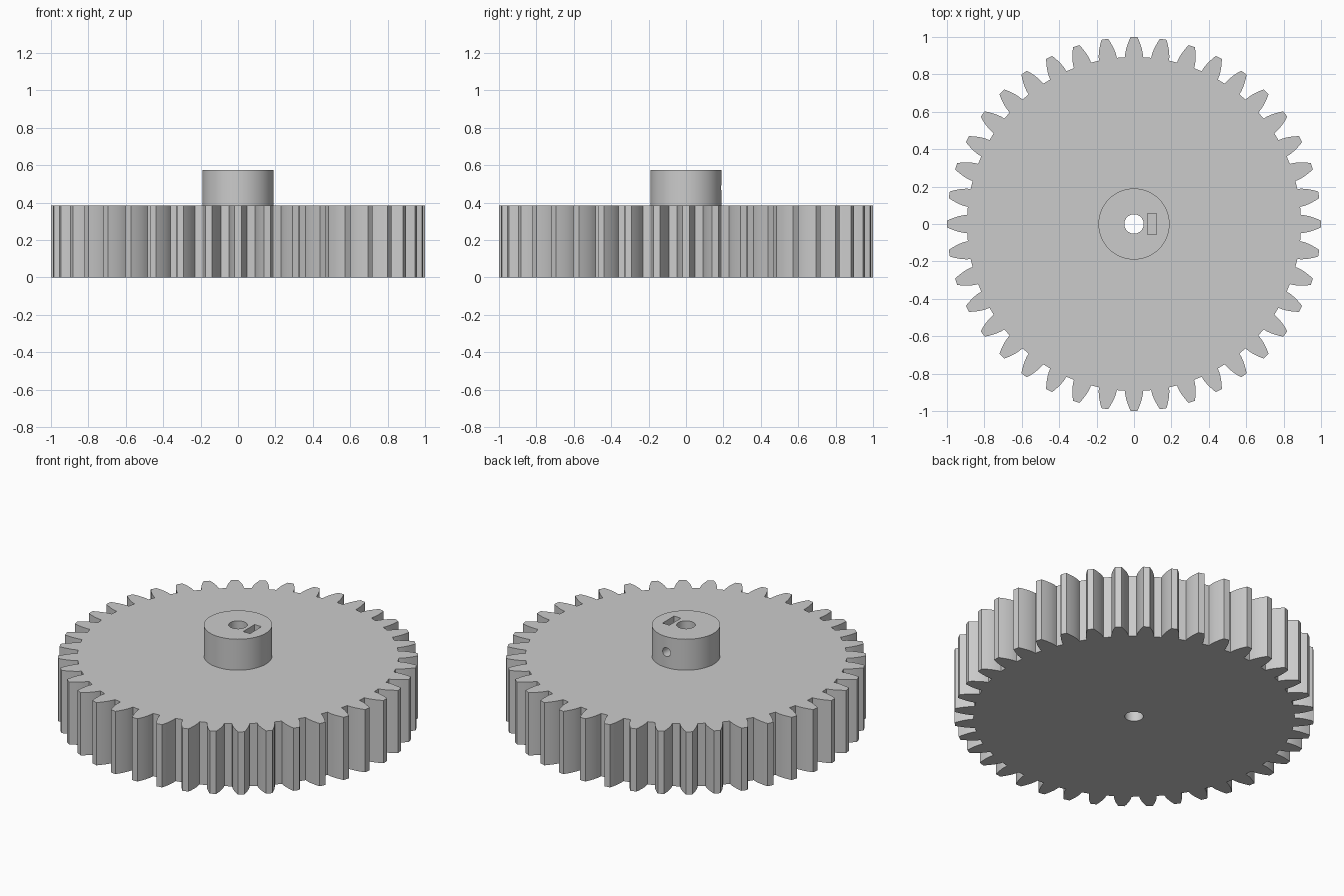
import bpy, bmesh, math
from mathutils import Matrix

if "Cube" in bpy.data.objects:
    bpy.data.objects.remove(bpy.data.objects["Cube"], do_unlink=True)

TEETH = 40
TIP_R, PITCH_R, ROOT_R = 1.0, 0.952, 0.893
GEAR_TOP, HUB_TOP = 0.385, 0.575
HUB_R, BORE_R, SCREW_R = 0.19, 0.052, 0.027
HOLE_Z = (GEAR_TOP + HUB_TOP) / 2
FLANK_STEPS = 5

grey = bpy.data.materials.new("Plain grey")
grey.use_nodes = True
colour = (0.6, 0.6, 0.6, 1)
grey.diffuse_color = colour
grey.node_tree.nodes["Principled BSDF"].inputs["Base Color"].default_value = colour


def finish(bm, name):
    bmesh.ops.recalc_face_normals(bm, faces=bm.faces)
    mesh = bpy.data.meshes.new(name)
    bm.to_mesh(mesh)
    bm.free()
    mesh.materials.append(grey)
    obj = bpy.data.objects.new(name, mesh)
    bpy.context.collection.objects.link(obj)
    return obj


def cylinder(name, radius, length, matrix, sides=64):
    bm = bmesh.new()
    bmesh.ops.create_cone(bm, cap_ends=True, segments=sides, radius1=radius,
                          radius2=radius, depth=length, matrix=matrix)
    return finish(bm, name)


def combine(target, other, operation):
    mod = target.modifiers.new(other.name, 'BOOLEAN')
    mod.operation, mod.solver, mod.object = operation, 'EXACT', other
    bpy.context.view_layer.objects.active = target
    bpy.ops.object.modifier_apply(modifier=mod.name)
    bpy.data.objects.remove(other, do_unlink=True)


# Involute tooth: half angle of the tooth at a given radius
def half_angle(radius):
    pressure = math.radians(20)
    base = PITCH_R * math.cos(pressure)
    a = math.acos(min(1, base / radius))
    return (math.pi / (2 * TEETH) + math.tan(pressure) - pressure
            - math.tan(a) + a)


# Toothed wheel, extruded from its outline
radii = [ROOT_R + (TIP_R - ROOT_R) * i / FLANK_STEPS for i in range(FLANK_STEPS + 1)]
flank = [(r, half_angle(r)) for r in radii]
tooth = [(r, -a) for r, a in flank] + flank[::-1]
bm = bmesh.new()
outline = []
for t in range(TEETH):
    centre = math.tau * t / TEETH
    for r, a in tooth:
        outline.append(bm.verts.new((r * math.cos(centre + a),
                                     r * math.sin(centre + a), 0)))
face = bm.faces.new(outline)
raised = bmesh.ops.extrude_face_region(bm, geom=[face], use_keep_orig=True)
top = [v for v in raised["geom"] if isinstance(v, bmesh.types.BMVert)]
bmesh.ops.translate(bm, verts=top, vec=(0, 0, GEAR_TOP))
gear = finish(bm, "spur_gear")

# Hub, sunk into the wheel
hub_low = GEAR_TOP / 2
hub = cylinder("hub", HUB_R, HUB_TOP - hub_low,
               Matrix.Translation((0, 0, (HUB_TOP + hub_low) / 2)), 96)
combine(gear, hub, 'UNION')

# Shaft bore
combine(gear, cylinder("bore", BORE_R, 2, Matrix.Identity(4)), 'DIFFERENCE')

# Set screw hole from the back of the hub into the bore
screw = cylinder("screw_hole", SCREW_R, 0.3,
                 Matrix.Translation((0, 0.15, HOLE_Z))
                 @ Matrix.Rotation(math.pi / 2, 4, 'X'), 32)
combine(gear, screw, 'DIFFERENCE')

# Captive nut slot in the hub top
bm = bmesh.new()
bmesh.ops.create_cube(bm, size=1, matrix=Matrix.Translation((0.097, 0, 0.52))
                      @ Matrix.Diagonal((0.047, 0.112, 0.2, 1)))
combine(gear, finish(bm, "nut_slot"), 'DIFFERENCE')

# One material, smooth curves with sharp edges
gear.data.materials.clear()
gear.data.materials.append(grey)
for poly in gear.data.polygons:
    poly.material_index = 0
bpy.ops.object.select_all(action='DESELECT')
gear.select_set(True)
bpy.context.view_layer.objects.active = gear
bpy.ops.object.shade_smooth_by_angle(angle=math.radians(25))
